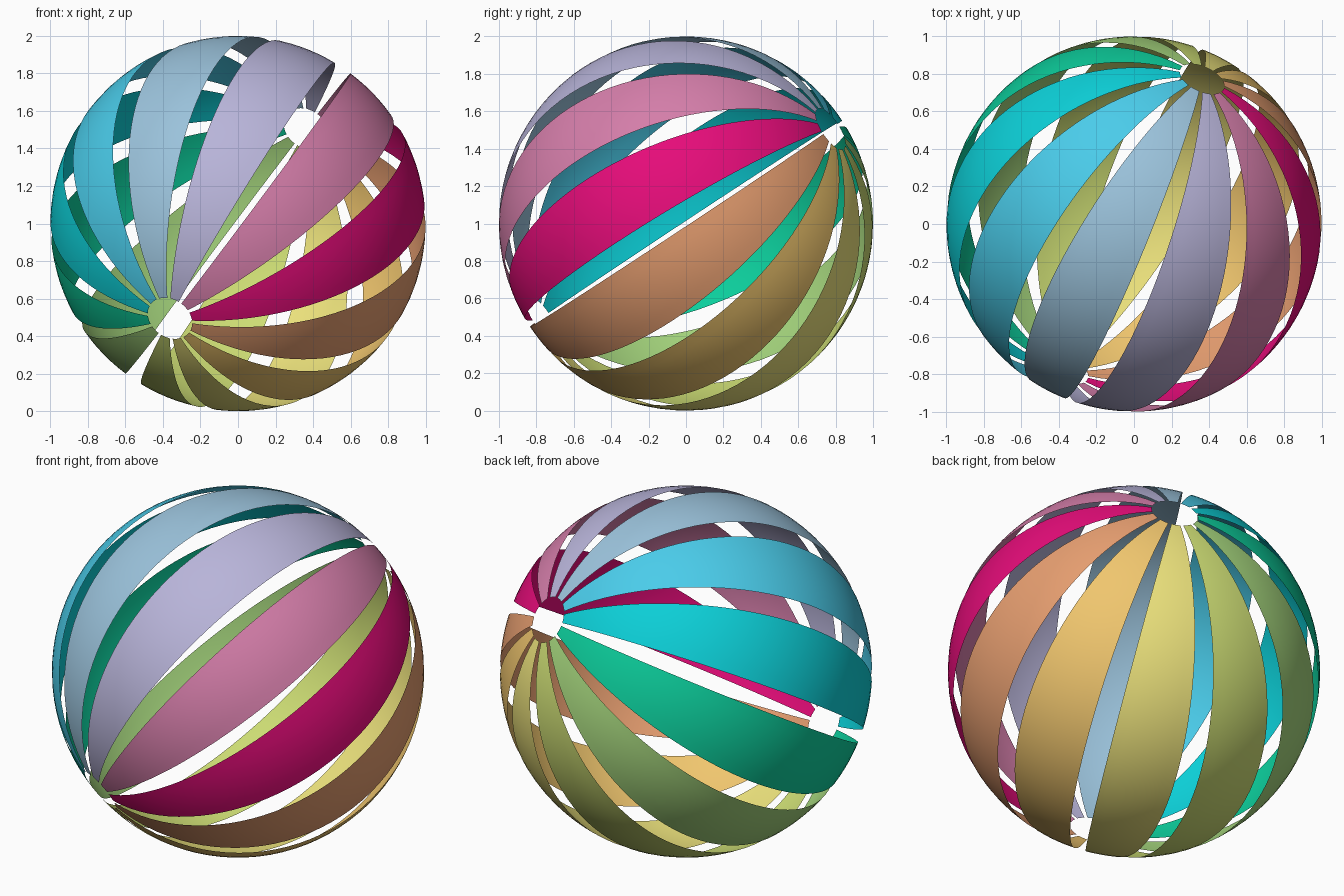
import bpy, bmesh
from math import sin, cos, radians
from mathutils import Vector

if "Cube" in bpy.data.objects:
    bpy.data.objects.remove(bpy.data.objects["Cube"])

N = 12                      # bands around the sphere
GAP = radians(7.5)          # slit between neighbouring bands
HOLE = radians(7.3)         # open cap at each pole
OFFSET = 5.6                # band position facing +x
COLS, ROWS = 6, 44
CENTRE = Vector((0, 0, 1))

# Tilted frame: axis through the two open poles
axis = Vector((0.366, 0.78, 0.51)).normalized()
ex = Vector((1, 0, 0))
ex = (ex - axis * ex.dot(axis)).normalized()
ey = axis.cross(ex)

COLOURS = {
    "cyan": (12, 208, 216), "blue": (74, 204, 234), "pale_blue": (156, 196, 221),
    "lavender": (184, 180, 217), "pink": (213, 126, 170), "magenta": (230, 12, 122),
    "orange": (230, 158, 112), "gold": (240, 198, 110), "yellow": (236, 226, 124),
    "lime": (205, 221, 116), "green": (164, 212, 124), "emerald": (12, 206, 156),
}


def linear(c):
    c /= 255
    return c / 12.92 if c < 0.04045 else ((c + 0.055) / 1.055) ** 2.4


def band(name, rgb, mid):
    """One pole-to-pole strip of the unit sphere, centred on azimuth mid."""
    half = (radians(360 / N) - GAP) / 2
    bm = bmesh.new()
    grid = []
    for r in range(ROWS + 1):
        t = HOLE + (radians(180) - 2 * HOLE) * r / ROWS
        row = []
        for c in range(COLS + 1):
            a = mid - half + 2 * half * c / COLS
            p = axis * cos(t) + (ex * cos(a) + ey * sin(a)) * sin(t)
            row.append(bm.verts.new(p + CENTRE))
        grid.append(row)
    for r in range(ROWS):
        for c in range(COLS):
            f = bm.faces.new((grid[r][c], grid[r + 1][c], grid[r + 1][c + 1], grid[r][c + 1]))
            f.smooth = True
    me = bpy.data.meshes.new(name)
    bm.to_mesh(me)
    bm.free()
    mat = bpy.data.materials.new(name)
    mat.diffuse_color = (*[linear(v) for v in rgb], 1)
    mat.use_nodes = True
    mat.node_tree.nodes["Principled BSDF"].inputs["Base Color"].default_value = mat.diffuse_color
    me.materials.append(mat)
    bpy.context.collection.objects.link(bpy.data.objects.new(name, me))


# Twelve coloured bands
for i, (colour, rgb) in enumerate(COLOURS.items()):
    band(colour + "_band", rgb, radians((i - OFFSET) * 360 / N))
